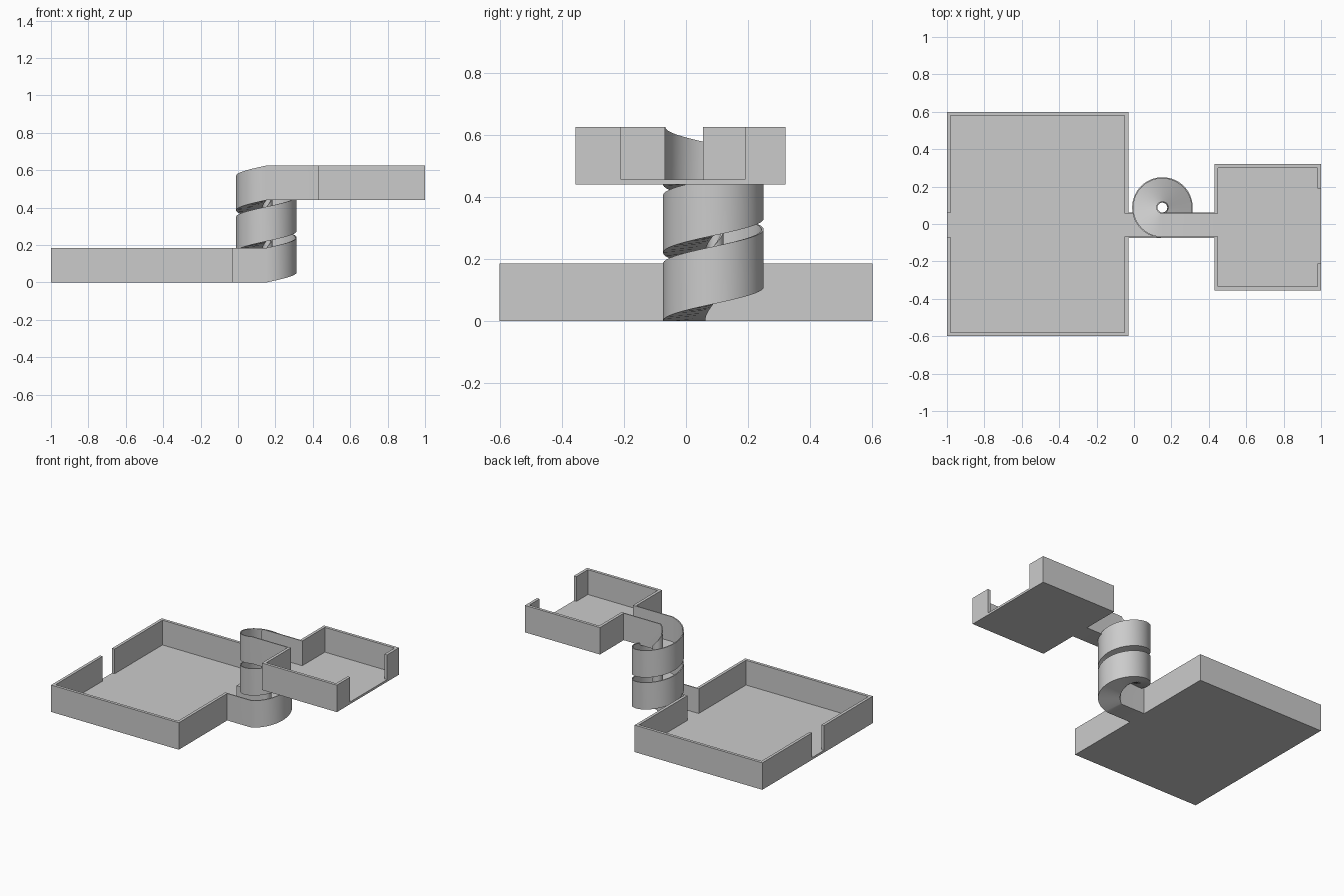
import bpy, bmesh
from math import sin, cos, pi

if "Cube" in bpy.data.objects:
    bpy.data.objects.remove(bpy.data.objects["Cube"])

HEIGHT, FLOOR, ROOM_WALL = 0.185, 0.015, 0.02
RISE = 0.44                      # height of the upper level


def finish(bm, name):
    bmesh.ops.recalc_face_normals(bm, faces=bm.faces)
    mesh = bpy.data.meshes.new(name)
    bm.to_mesh(mesh)
    bm.free()
    obj = bpy.data.objects.new(name, mesh)
    bpy.context.collection.objects.link(obj)
    return obj


def prism(name, outline, z0, z1):
    bm = bmesh.new()
    face = bm.faces.new([bm.verts.new((x, y, z0)) for x, y in outline])
    ext = bmesh.ops.extrude_face_region(bm, geom=[face])
    top = [v for v in ext["geom"] if isinstance(v, bmesh.types.BMVert)]
    bmesh.ops.translate(bm, verts=top, vec=(0, 0, z1 - z0))
    return finish(bm, name)


def room(name, x0, x1, y0, y1, z, left_door, right_door):
    """Open tray with a door gap in the left and right walls."""
    t = ROOM_WALL
    (la, lb), (ra, rb) = left_door, right_door
    for side, ye, yi, l, r in (("front", y0, y0 + t, la, ra),
                               ("back", y1, y1 - t, lb, rb)):
        prism(f"{name}_{side}_wall",
              [(x0, l), (x0, ye), (x1, ye), (x1, r),
               (x1 - t, r), (x1 - t, yi), (x0 + t, yi), (x0 + t, l)],
              z, z + HEIGHT)
    # floor fits inside the walls and runs out through both doors
    prism(f"{name}_floor",
          [(x0, la), (x0 + t, la), (x0 + t, y0 + t), (x1 - t, y0 + t),
           (x1 - t, ra), (x1, ra), (x1, rb), (x1 - t, rb),
           (x1 - t, y1 - t), (x0 + t, y1 - t), (x0 + t, lb), (x0, lb)],
          z, z + FLOOR)


# Rooms
room("lower_room", -1.0, -0.03, -0.6, 0.6, 0.0, (-0.07, 0.06), (-0.067, 0.055))
room("upper_room", 0.43, 1.0, -0.355, 0.32, RISE, (-0.067, 0.055), (-0.21, 0.19))

# Ramp: U-shaped channel swept along corridor, two-turn helix, corridor
CX, CY = 0.152, 0.088
R_OUT, R_IN, T = 0.162, 0.026, 0.007
profile = [(R_IN, 0), (R_OUT, 0), (R_OUT, HEIGHT), (R_OUT - T, HEIGHT),
           (R_OUT - T, FLOOR), (R_IN + T, FLOOR), (R_IN + T, HEIGHT), (R_IN, HEIGHT)]
TURNS, STEPS = 2, 112

sections = [[(-0.03, CY - r, z) for r, z in profile]]
for i in range(STEPS + 1):
    f = i / STEPS
    a = -pi / 2 + f * TURNS * 2 * pi
    sections.append([(CX + r * cos(a), CY + r * sin(a), z + RISE * f)
                     for r, z in profile])
sections.append([(0.43, CY - r, z + RISE) for r, z in profile])

bm = bmesh.new()
rings = [[bm.verts.new(p) for p in s] for s in sections]
n = len(profile)
for a, b in zip(rings, rings[1:]):
    for k in range(n):
        m = (k + 1) % n
        bm.faces.new((a[k], a[m], b[m], b[k]))
bm.faces.new(rings[0])
bm.faces.new(rings[-1])
ramp = finish(bm, "spiral_ramp")

bpy.context.view_layer.objects.active = ramp
ramp.select_set(True)
bpy.ops.object.shade_smooth_by_angle(angle=pi / 6)
